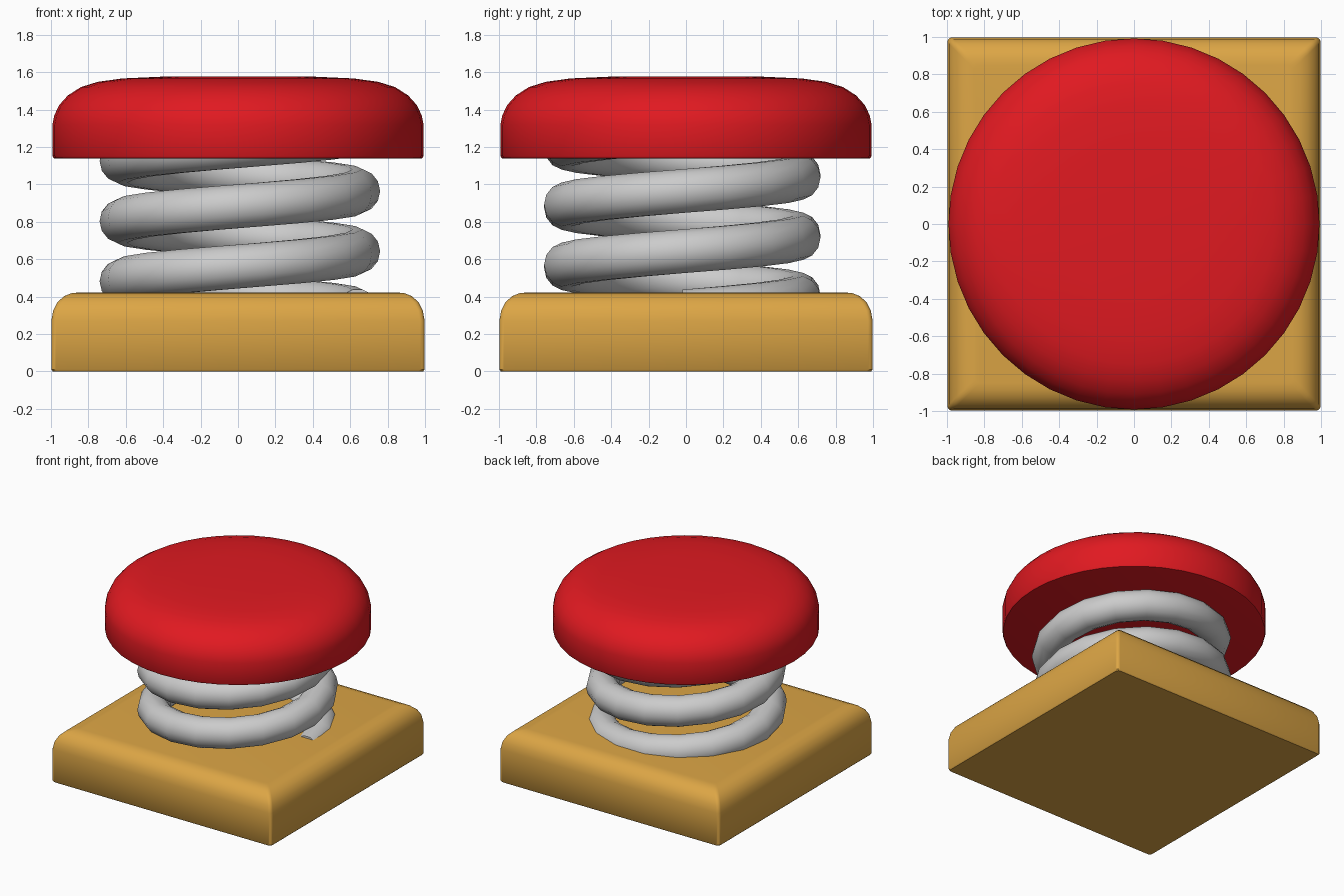
import bpy, bmesh
from math import sin, cos, pi, tau, radians

if "Cube" in bpy.data.objects:
    bpy.data.objects.remove(bpy.data.objects["Cube"])


def material(name, color):
    m = bpy.data.materials.new(name)
    m.diffuse_color = color
    m.use_nodes = True
    m.node_tree.nodes["Principled BSDF"].inputs["Base Color"].default_value = m.diffuse_color
    return m


def loft(name, rings, mat=None, angle=40):
    """Skin a list of closed rings and cap both ends."""
    bm = bmesh.new()
    loops = [[bm.verts.new(p) for p in ring] for ring in rings]
    n = len(loops[0])
    for a, b in zip(loops, loops[1:]):
        for i in range(n):
            j = (i + 1) % n
            bm.faces.new((a[i], a[j], b[j], b[i]))
    bm.faces.new(loops[0][::-1])
    bm.faces.new(loops[-1])
    bmesh.ops.recalc_face_normals(bm, faces=bm.faces)
    mesh = bpy.data.meshes.new(name)
    bm.to_mesh(mesh)
    bm.free()
    ob = bpy.data.objects.new(name, mesh)
    bpy.context.collection.objects.link(ob)
    if mat:
        mesh.materials.append(mat)
    bpy.ops.object.select_all(action='DESELECT')
    bpy.context.view_layer.objects.active = ob
    ob.select_set(True)
    bpy.ops.object.shade_smooth_by_angle(angle=radians(angle))
    return ob


def rounded_square(half, z, r=0.025, steps=3):
    ring = []
    for k, (sx, sy) in enumerate([(1, 1), (-1, 1), (-1, -1), (1, -1)]):
        for s in range(steps + 1):
            a = k * pi / 2 + s / steps * pi / 2
            ring.append((sx * (half - r) + r * cos(a), sy * (half - r) + r * sin(a), z))
    return ring


def circle(radius, z, n=40):
    return [(radius * cos(tau * i / n), radius * sin(tau * i / n), z) for i in range(n)]


# Square base with rounded top edge
base_profile = [(0.99, 0), (0.998, 0.01), (0.998, 0.27), (0.988, 0.325), (0.965, 0.37),
                (0.93, 0.402), (0.89, 0.418), (0.85, 0.422)]
loft("base", [rounded_square(h, z) for h, z in base_profile],
     material("orange", (0.72, 0.38, 0.06, 1)))

# Round button cap with soft shoulder
cap_profile = [(0.97, 1.137), (0.985, 1.14), (0.992, 1.152), (0.992, 1.32), (0.982, 1.37),
               (0.955, 1.425), (0.91, 1.475), (0.84, 1.52), (0.75, 1.548),
               (0.62, 1.566), (0.4, 1.576)]
loft("button_cap", [circle(r, z) for r, z in cap_profile],
     material("red", (0.75, 0.01, 0.015, 1)))

# Coil spring: three turns swept with a round section
TURNS, PER_TURN, SIDES = 3, 18, 14
COIL_R, TUBE_R, PITCH, Z0 = 0.63, 0.12, 0.322, 0.32
coil = []
for i in range(TURNS * PER_TURN + 1):
    a = tau * i / PER_TURN
    z = Z0 + PITCH * i / PER_TURN
    ring = []
    for s in range(SIDES):
        b = tau * s / SIDES
        r = COIL_R + TUBE_R * cos(b)
        ring.append((0.01 + r * cos(a), -0.02 + r * sin(a), z + TUBE_R * sin(b)))
    coil.append(ring)
loft("spring", coil)
